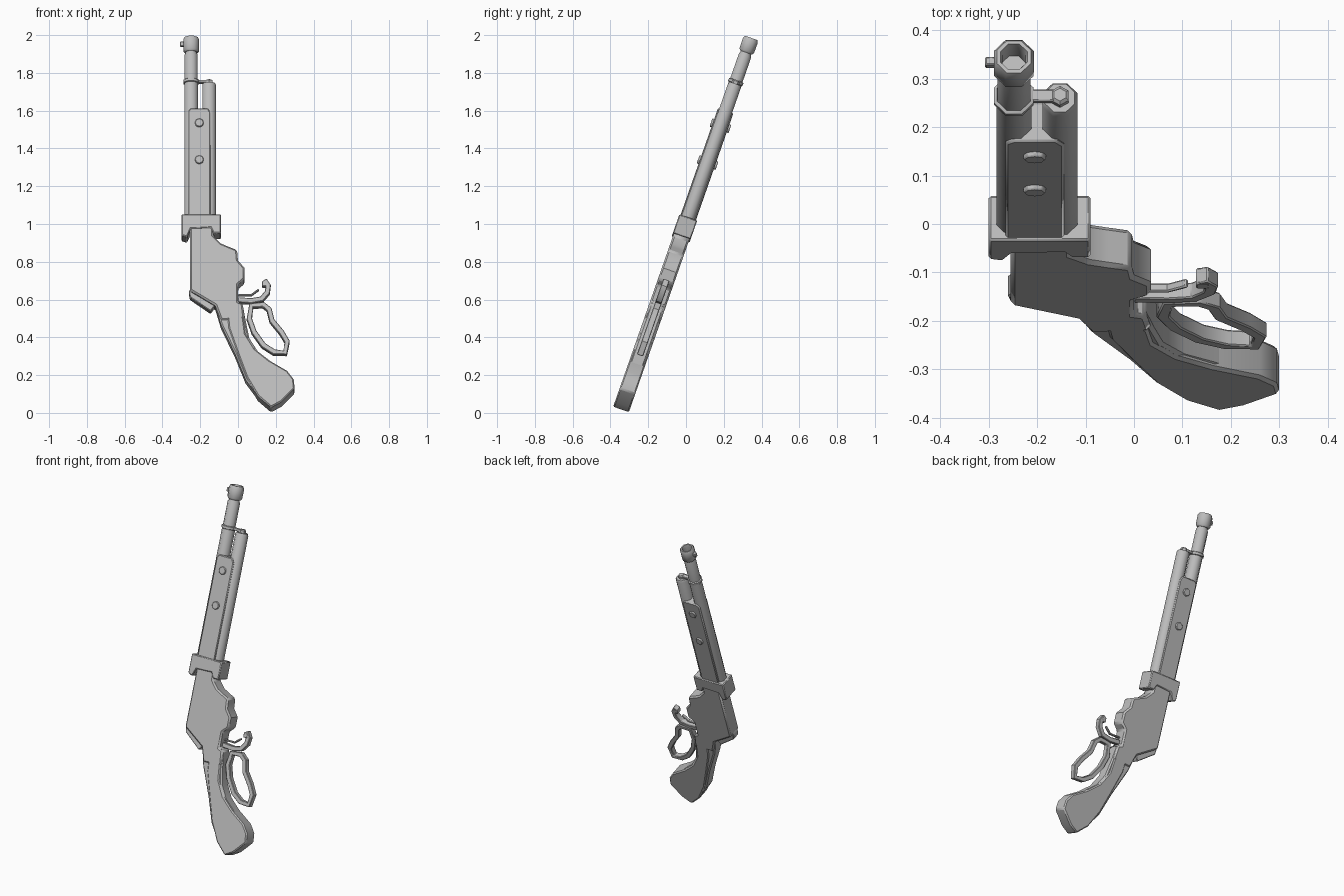
import bpy
import bmesh
from math import sin, cos, pi, radians
from mathutils import Matrix, Vector

if "Cube" in bpy.data.objects:
    bpy.data.objects.remove(bpy.data.objects["Cube"], do_unlink=True)

# The long axis leans back by TILT; parts are built upright, then leaned
TILT = 0.337
LEAN = Matrix.Translation((0, 0, 1)) @ Matrix.Rotation(-TILT, 4, 'X')

steel = bpy.data.materials.new("plain grey")
steel.use_nodes = True
GREY = (0.5, 0.5, 0.5, 1)
steel.diffuse_color = GREY
shader = steel.node_tree.nodes["Principled BSDF"]
shader.inputs["Base Color"].default_value = GREY
shader.inputs["Roughness"].default_value = 0.6


def finish(name, bm, bevel=0, angle=35):
    bmesh.ops.recalc_face_normals(bm, faces=bm.faces)
    bm.transform(LEAN)
    mesh = bpy.data.meshes.new(name)
    bm.to_mesh(mesh)
    bm.free()
    mesh.materials.append(steel)
    obj = bpy.data.objects.new(name, mesh)
    bpy.context.collection.objects.link(obj)
    if bevel:
        mod = obj.modifiers.new("soft edges", 'BEVEL')
        mod.width = bevel
        mod.segments = 1
        mod.limit_method = 'ANGLE'
        mod.angle_limit = radians(40)
    bpy.ops.object.select_all(action='DESELECT')
    obj.select_set(True)
    bpy.context.view_layer.objects.active = obj
    bpy.ops.object.shade_smooth_by_angle(angle=radians(angle))
    return obj


def upright(x, z, depth=0.045):
    """Point in hundredths on the leaning front face, as upright coordinates."""
    return Vector((x / 100, 0, (z / 100 - 1 - depth * sin(TILT)) / cos(TILT)))


def slab(name, points, half, bevel=0.006, depth=0.045):
    """Outline extruded evenly to both sides of the middle plane."""
    bm = bmesh.new()
    side = Vector((0, half, 0))
    face = bm.faces.new([bm.verts.new(upright(x, z, depth) - side) for x, z in points])
    ext = bmesh.ops.extrude_face_region(bm, geom=[face])
    moved = [v for v in ext["geom"] if isinstance(v, bmesh.types.BMVert)]
    bmesh.ops.translate(bm, verts=moved, vec=side * 2)
    return finish(name, bm, bevel)


def strip(name, path, width, half, closed=False):
    """Flat bar of rectangular section following a path."""
    bm = bmesh.new()
    pts = [upright(x, z, half) for x, z in path]
    n = len(pts)
    rings = []
    for i, p in enumerate(pts):
        before = pts[i - 1] if closed or i else p
        after = pts[(i + 1) % n] if closed or i < n - 1 else p
        run = (after - before).normalized()
        out = Vector((run.z, 0, -run.x)) * width
        deep = Vector((0, half, 0))
        rings.append([bm.verts.new(p + a * out + b * deep)
                      for a, b in ((1, 1), (1, -1), (-1, -1), (-1, 1))])
    for i in range(n if closed else n - 1):
        a, b = rings[i], rings[(i + 1) % n]
        for k in range(4):
            j = (k + 1) % 4
            bm.faces.new((a[k], a[j], b[j], b[k]))
    if not closed:
        bm.faces.new(rings[0])
        bm.faces.new(rings[-1])
    return finish(name, bm, 0.003)


def lathe(name, x, profile, sides=8, angle=50):
    """Turned part around an upright axis; profile is (radius, height)."""
    bm = bmesh.new()
    rings = [[bm.verts.new((x + r * cos((k + .5) * 2 * pi / sides),
                            r * sin((k + .5) * 2 * pi / sides), h))
              for k in range(sides)] for r, h in profile]
    for a, b in zip(rings, rings[1:]):
        for k in range(sides):
            j = (k + 1) % sides
            bm.faces.new((a[k], a[j], b[j], b[k]))
    bm.faces.new(rings[0])
    bm.faces.new(rings[-1])
    return finish(name, bm, 0, angle)


def block(name, centre, size, bevel=0.003):
    bm = bmesh.new()
    bmesh.ops.create_cube(bm, size=1)
    bm.transform(Matrix.Translation(centre) @ Matrix.Diagonal((*size, 1)))
    return finish(name, bm, bevel)


BARREL_X, TUBE_X = -0.248, -0.153

# Barrel with a hollow muzzle collar and side sight
lathe("barrel", BARREL_X, [(.039, 0), (.039, .8), (.037, .81), (.037, .945), (.032, .955), (.032, .98)])
lathe("muzzle", BARREL_X, [(.036, .962), (.044, .972), (.045, 1.03), (.038, 1.044),
                           (.03, 1.044), (.026, 1.03), (.026, .98)])
block("sight", (-.295, 0, 1.008), (.025, .018, .025))

# Magazine tube with end cap
lathe("magazine_tube", TUBE_X, [(.039, 0), (.039, .775), (.033, .787)])
lathe("tube_cap", TUBE_X, [(.021, .78), (.021, .802), (.014, .808)], 6, 30)

# Band joining barrel and tube
lathe("barrel_band", BARREL_X, [(.037, .786), (.044, .79), (.044, .804), (.037, .808)])
block("band_link", (-.185, 0, .797), (.06, .026, .016))

# Fore-end with two bolts on each side
slab("fore_end", [(-26.5, 103), (-14.5, 103), (-14.5, 159), (-16, 161.5),
                  (-25, 161.5), (-26.5, 160)], .043, 0.005)
for row, z in enumerate((134, 153.5)):
    for label, way in (("front", -1), ("back", 1)):
        bm = bmesh.new()
        bmesh.ops.create_cone(bm, cap_ends=True, segments=8, radius1=.024, radius2=.024, depth=.02)
        spot = upright(-20.5, z) + Vector((0, way * .043, 0))
        bm.transform(Matrix.Translation(spot) @ Matrix.Rotation(pi / 2, 4, 'X'))
        finish(f"{label}_bolt_{row + 1}", bm, 0.003)

# Bracket where the barrels meet the receiver
slab("bracket", [(-30, 105), (-9, 105), (-9, 95), (-13, 95), (-14.5, 98), (-25, 97.5),
                 (-27, 93), (-30, 94)], .05, 0.005)

# Receiver
slab("receiver", [(-25.5, 100), (-13, 100), (-13, 94), (-9, 90), (-5.5, 88.5), (-.5, 86.5),
                  (0, 81), (3.5, 77), (3.5, 71), (0, 68), (0, 59), (2.5, 58),
                  (3.5, 50), (-9, 49), (-12, 57), (-25.5, 65)], .044, 0.009)
slab("hammer_plate", [(-25, 67), (-26, 65), (-25.5, 62), (-14.5, 54.5), (-12, 58)], .025, 0.004)

# Stock: slim core with thicker cheeks
slab("stock_core", [(-12, 57), (-9, 47), (-1.5, 31.5), (4, 18), (10, 10), (15, 10), (24, 20),
                    (17, 28), (10.5, 33), (6, 40), (4, 49.5), (2.5, 58), (-2, 59)], .038, 0.008)
slab("stock_cheeks", [(-5.5, 50), (-4.5, 53), (-2, 54.5), (1, 54), (3, 50), (4, 42), (9, 34),
                      (16.5, 28), (26, 22.5), (29.5, 18), (30, 13), (23, 6), (17.5, 3),
                      (10.5, 9), (4.5, 19), (0, 31), (-5, 45)], .044, 0.007)

# Lever loop, finger hook and trigger
strip("lever_loop", [(7, 57), (13.5, 57.5), (16.5, 55), (18, 49), (23, 43), (26, 38),
                     (25, 32), (19, 32.5), (13.5, 36), (8.5, 43), (6, 50)], .014, .017, True)
strip("finger_hook", [(0, 60), (7, 59.5), (12.5, 60.5), (15.5, 64), (16, 67.5), (14, 70.5)],
      .014, .017)
strip("trigger", [(0, 62.5), (7, 62.5), (11, 65.5)], .005, .009)
block("hook_tip", upright(14.2, 69.5), (.028, .036, .03))
